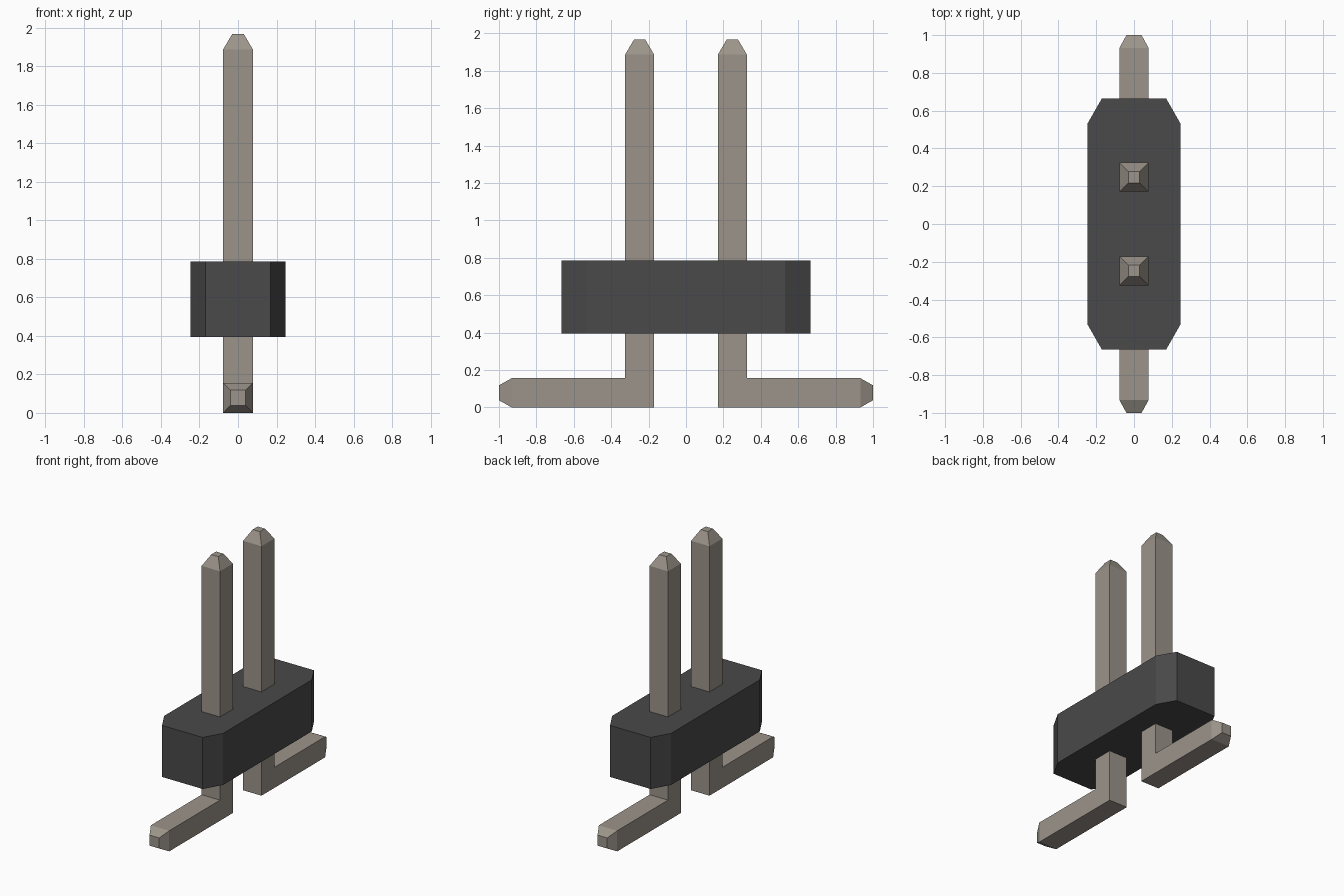
import bpy
import bmesh

cube = bpy.data.objects.get("Cube")
if cube:
    bpy.data.objects.remove(cube, do_unlink=True)


def material(name, rgb):
    mat = bpy.data.materials.new(name)
    mat.use_nodes = True
    mat.diffuse_color = (*rgb, 1)
    mat.node_tree.nodes["Principled BSDF"].inputs["Base Color"].default_value = (*rgb, 1)
    return mat


def loft(name, rings, mat):
    """Join matching rings of points with quads and cap both ends."""
    bm = bmesh.new()
    loops = [[bm.verts.new(p) for p in ring] for ring in rings]
    n = len(loops[0])
    for a, b in zip(loops, loops[1:]):
        for i in range(n):
            j = (i + 1) % n
            bm.faces.new((a[i], a[j], b[j], b[i]))
    bm.faces.new(loops[0])
    bm.faces.new(loops[-1])
    bmesh.ops.recalc_face_normals(bm, faces=bm.faces)
    mesh = bpy.data.meshes.new(name)
    bm.to_mesh(mesh)
    bm.free()
    mesh.materials.append(mat)
    obj = bpy.data.objects.new(name, mesh)
    bpy.context.collection.objects.link(obj)
    return obj


metal = material("warm grey metal", (0.33, 0.295, 0.255))
plastic = material("black plastic", (0.067, 0.067, 0.067))

# Plastic housing: an octagon with chamfered corners, extruded upwards
quarter = [(0.247, 0.53), (0.17, 0.665)]
outline = (quarter
           + [(-x, y) for x, y in reversed(quarter)]
           + [(-x, -y) for x, y in quarter]
           + [(x, -y) for x, y in reversed(quarter)])
loft("housing", [[(x, y, z) for x, y in outline] for z in (0.395, 0.785)], plastic)

# Bent pin sections: half width, inner-bend point (y, z), outer-bend point (y, z)
sections = [
    (0.040, (1.000, 0.118), (1.000, 0.038)),    # foot tip
    (0.077, (0.932, 0.156), (0.932, 0.000)),    # foot shoulder
    (0.077, (0.325, 0.156), (0.171, 0.000)),    # mitred bend
    (0.077, (0.325, 1.887), (0.171, 1.887)),    # upper shoulder
    (0.030, (0.278, 1.967), (0.218, 1.967)),    # upper tip
]
for name, side in (("front_pin", -1), ("back_pin", 1)):
    rings = [[(-w, side * a[0], a[1]), (w, side * a[0], a[1]),
              (w, side * b[0], b[1]), (-w, side * b[0], b[1])]
             for w, a, b in sections]
    loft(name, rings, metal)
